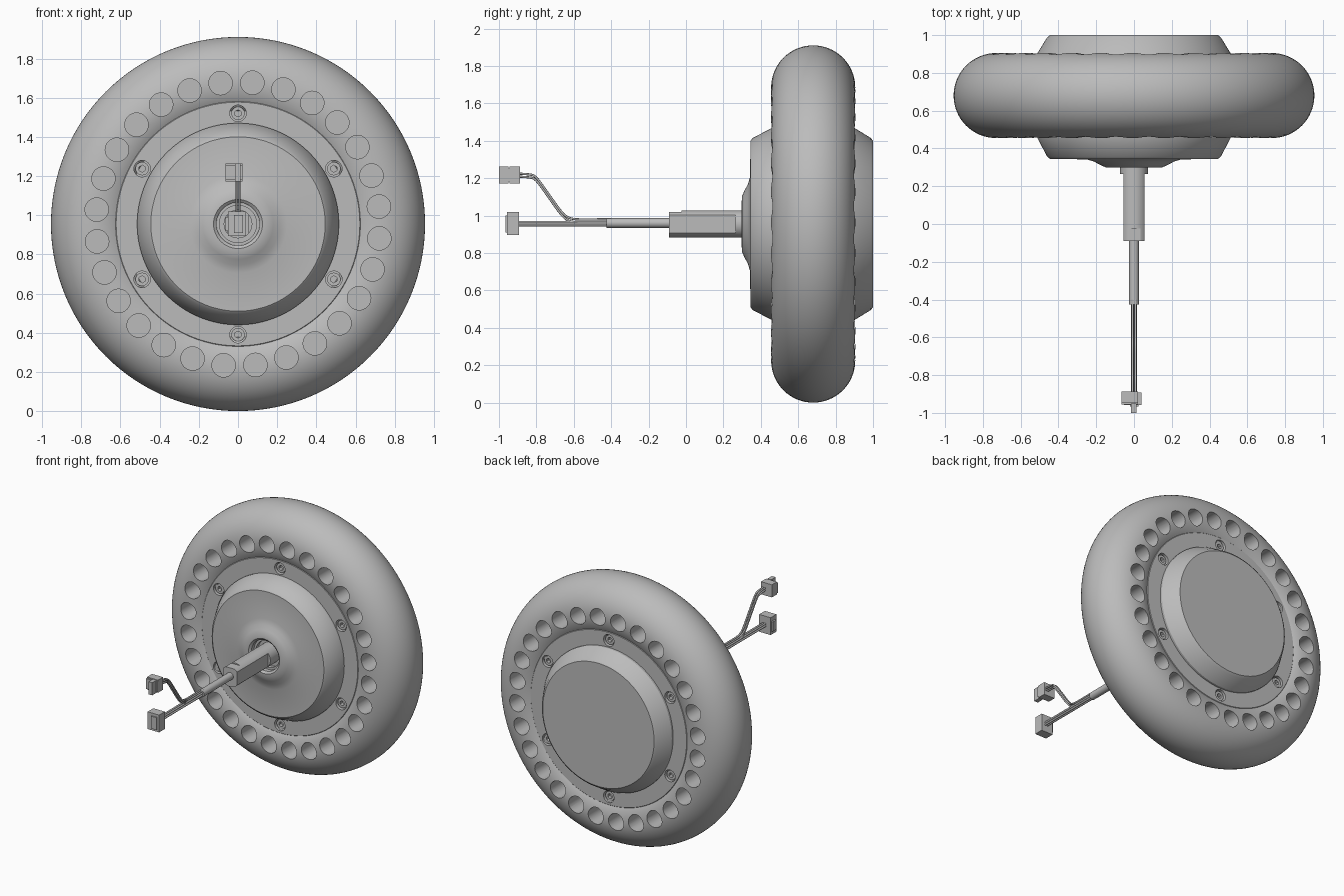
import bpy, bmesh, math
from mathutils import Matrix, Vector

cube = bpy.data.objects.get("Cube")
if cube:
    bpy.data.objects.remove(cube)

CZ = 0.955          # axle height
MID = 0.68          # wheel middle plane
ALONG_Y = Matrix.Rotation(math.pi / 2, 4, 'X')

grey = bpy.data.materials.new("plain grey")
grey.use_nodes = True
grey.diffuse_color = (0.5, 0.5, 0.5, 1)
grey.node_tree.nodes["Principled BSDF"].inputs["Base Color"].default_value = (0.5, 0.5, 0.5, 1)


def finish(name, bm):
    bmesh.ops.recalc_face_normals(bm, faces=bm.faces)
    mesh = bpy.data.meshes.new(name)
    bm.to_mesh(mesh)
    bm.free()
    mesh.materials.append(grey)
    ob = bpy.data.objects.new(name, mesh)
    bpy.context.scene.collection.objects.link(ob)
    return ob


def smooth(ob, angle=30):
    bpy.ops.object.select_all(action='DESELECT')
    ob.select_set(True)
    bpy.context.view_layer.objects.active = ob
    bpy.ops.object.shade_smooth_by_angle(angle=math.radians(angle))


def cut(ob, cutter):
    """Subtract the cutter, bake the result and discard the cutter."""
    mod = ob.modifiers.new("cut", 'BOOLEAN')
    mod.operation, mod.solver, mod.object = 'DIFFERENCE', 'EXACT', cutter
    bpy.ops.object.select_all(action='DESELECT')
    ob.select_set(True)
    bpy.context.view_layer.objects.active = ob
    bpy.ops.object.modifier_apply(modifier=mod.name)
    bpy.data.objects.remove(cutter)


def lathe(name, profile, steps=128, closed=False):
    """Spin a (radius, y) profile about the axle."""
    bm = bmesh.new()
    verts = [bm.verts.new((r, y, CZ)) for r, y in profile]
    edges = [bm.edges.new(p) for p in zip(verts, verts[1:])]
    if closed:
        edges.append(bm.edges.new((verts[-1], verts[0])))
    bmesh.ops.spin(bm, geom=verts + edges, cent=(0, 0, CZ), axis=(0, 1, 0),
                   angle=math.tau, steps=steps, use_duplicate=False)
    bmesh.ops.remove_doubles(bm, verts=bm.verts, dist=1e-4)
    return finish(name, bm)


def add_cylinder(bm, x, z, y0, y1, r0, r1=None, sides=32):
    """Cylinder or cone running along y from y0 (radius r0) to y1 (radius r1)."""
    r1 = r0 if r1 is None else r1
    place = Matrix.Translation((x, (y0 + y1) / 2, z)) @ ALONG_Y
    bmesh.ops.create_cone(bm, cap_ends=True, segments=sides, radius1=r1,
                          radius2=r0, depth=abs(y1 - y0), matrix=place)


def add_box(bm, x0, x1, y0, y1, z0, z1):
    size = Matrix.Diagonal((x1 - x0, y1 - y0, z1 - z0, 1))
    centre = ((x0 + x1) / 2, (y0 + y1) / 2, (z0 + z1) / 2)
    bmesh.ops.create_cube(bm, size=1, matrix=Matrix.Translation(centre) @ size)


def circle(count, radius, offset=0):
    """Points around the axle, clockwise from the top."""
    for i in range(count):
        a = math.tau * i / count + math.radians(offset)
        yield radius * math.sin(a), CZ + radius * math.cos(a)


# Tyre with a ring of blind pockets on both sides
TUBE = 0.225
section = [(0.73 + TUBE * math.cos(math.tau * i / 64),
            MID + TUBE * math.sin(math.tau * i / 64)) for i in range(64)]
tire = lathe("tire", section, closed=True)
bm = bmesh.new()
for x, z in circle(28, 0.725, 5.8):
    for side in (-1, 1):
        add_cylinder(bm, x, z, MID + side * 0.06, MID + side * 0.3, 0.06)
cut(tire, finish("pocket_cutter", bm))
smooth(tire)

# Hub housing: bearing seat, front cover, rim and back cover
hub = lathe("hub", [
    (0, 0.37), (0.095, 0.37), (0.095, 0.34), (0.11, 0.34), (0.11, 0.31),
    (0.125, 0.298), (0.15, 0.3), (0.18, 0.313), (0.21, 0.33), (0.25, 0.342),
    (0.445, 0.345), (0.46, 0.357), (0.515, 0.462), (0.515, 0.478),
    (0.622, 0.478), (0.632, 0.488), (0.632, 0.872), (0.622, 0.882),
    (0.515, 0.882), (0.515, 0.898), (0.46, 0.988), (0.445, 1.0), (0, 1.0)])
bm = bmesh.new()
for x, z in circle(6, 0.565):
    add_cylinder(bm, x, z, 0.46, 0.515, 0.042)
    add_cylinder(bm, x, z, 0.9, 0.845, 0.042)
cut(hub, finish("screw_cutter", bm))
smooth(hub)

# Countersunk screws with hexagon sockets
bm, sockets = bmesh.new(), bmesh.new()
for x, z in circle(6, 0.565):
    for face, inward in ((0.49, 1), (0.87, -1)):
        add_cylinder(bm, x, z, face, face + inward * 0.05, 0.034)
        add_cylinder(sockets, x, z, face - inward * 0.01, face + inward * 0.03, 0.018, sides=6)
screws = finish("screws", bm)
cut(screws, finish("socket_cutter", sockets))
smooth(screws)

# Axle: round bar with two side flats, a lowered end and a cable slot
bm = bmesh.new()
add_cylinder(bm, 0, CZ, -0.09, 0.4, 0.073, sides=64)
axle = finish("axle", bm)
bm = bmesh.new()
for side in (-1, 1):
    inner, outer = side * 0.055, side * 0.12
    add_box(bm, min(inner, outer), max(inner, outer), -0.2, 0.265, 0.8, 1.1)
add_box(bm, -0.2, 0.2, -0.2, -0.025, CZ + 0.064, 1.15)
cut(axle, finish("flat_cutter", bm))
bm = bmesh.new()
add_box(bm, -0.034, 0.034, -0.2, -0.034, 0.935, 1.2)
bmesh.ops.create_cone(bm, cap_ends=True, segments=32, radius1=0.034, radius2=0.034,
                      depth=0.265, matrix=Matrix.Translation((0, -0.034, 1.0675)))
slot = finish("slot_cutter", bm)
cut(axle, slot)
smooth(axle)

# Cable sheath
bm = bmesh.new()
add_cylinder(bm, 0, 0.96, -0.425, -0.01, 0.026)
smooth(finish("cable_sheath", bm))


def wire(name, points, radius):
    curve = bpy.data.curves.new(name, 'CURVE')
    curve.dimensions = '3D'
    curve.bevel_depth, curve.bevel_resolution, curve.use_fill_caps = radius, 2, True
    spline = curve.splines.new('BEZIER')
    spline.bezier_points.add(len(points) - 1)
    pts = [Vector(p) for p in points]
    for i, b in enumerate(spline.bezier_points):
        b.co = pts[i]
        before, after = pts[max(i - 1, 0)], pts[min(i + 1, len(pts) - 1)]
        way = (after - before).normalized()
        reach = min((q - pts[i]).length for q in (before, after) if q != pts[i]) / 3
        b.handle_left, b.handle_right = pts[i] - way * reach, pts[i] + way * reach
    curve.materials.append(grey)
    bpy.context.scene.collection.objects.link(bpy.data.objects.new(name, curve))


# Two bundles of thin wires, one straight and one branching upward
for i, (dx, dz) in enumerate(((-0.008, -0.008), (0.008, -0.008), (-0.008, 0.008), (0.008, 0.008))):
    wire(f"straight_wire_{i + 1}", [(dx, -0.4, 0.957 + dz), (dx, -0.9, 0.957 + dz)], 0.007)
    wire(f"branch_wire_{i + 1}", [
        (dx, -0.4, 0.972 + dz), (dx, -0.58, 0.972 + dz), (dx, -0.635, 0.985 + dz),
        (dx, -0.68, 1.03 + dz), (dx, -0.78, 1.17 + dz), (dx, -0.82, 1.208 + dz),
        (dx, -0.9, 1.217 + dz)], 0.006)

# Plug on the upper branch
bm = bmesh.new()
add_box(bm, -0.065, 0.022, -0.945, -0.888, 1.172, 1.263)
add_box(bm, -0.065, 0.022, -0.955, -0.94, 1.18, 1.255)
add_box(bm, -0.016, 0.014, -1.0, -0.95, 1.172, 1.263)
finish("upper_plug", bm)

# Plug on the straight branch
bm = bmesh.new()
add_box(bm, -0.052, 0.04, -0.958, -0.892, 0.895, 1.02)
add_box(bm, -0.02, 0.025, -0.966, -0.95, 0.91, 1.0)
add_box(bm, -0.064, -0.05, -0.94, -0.9, 0.92, 0.99)
finish("lower_plug", bm)
